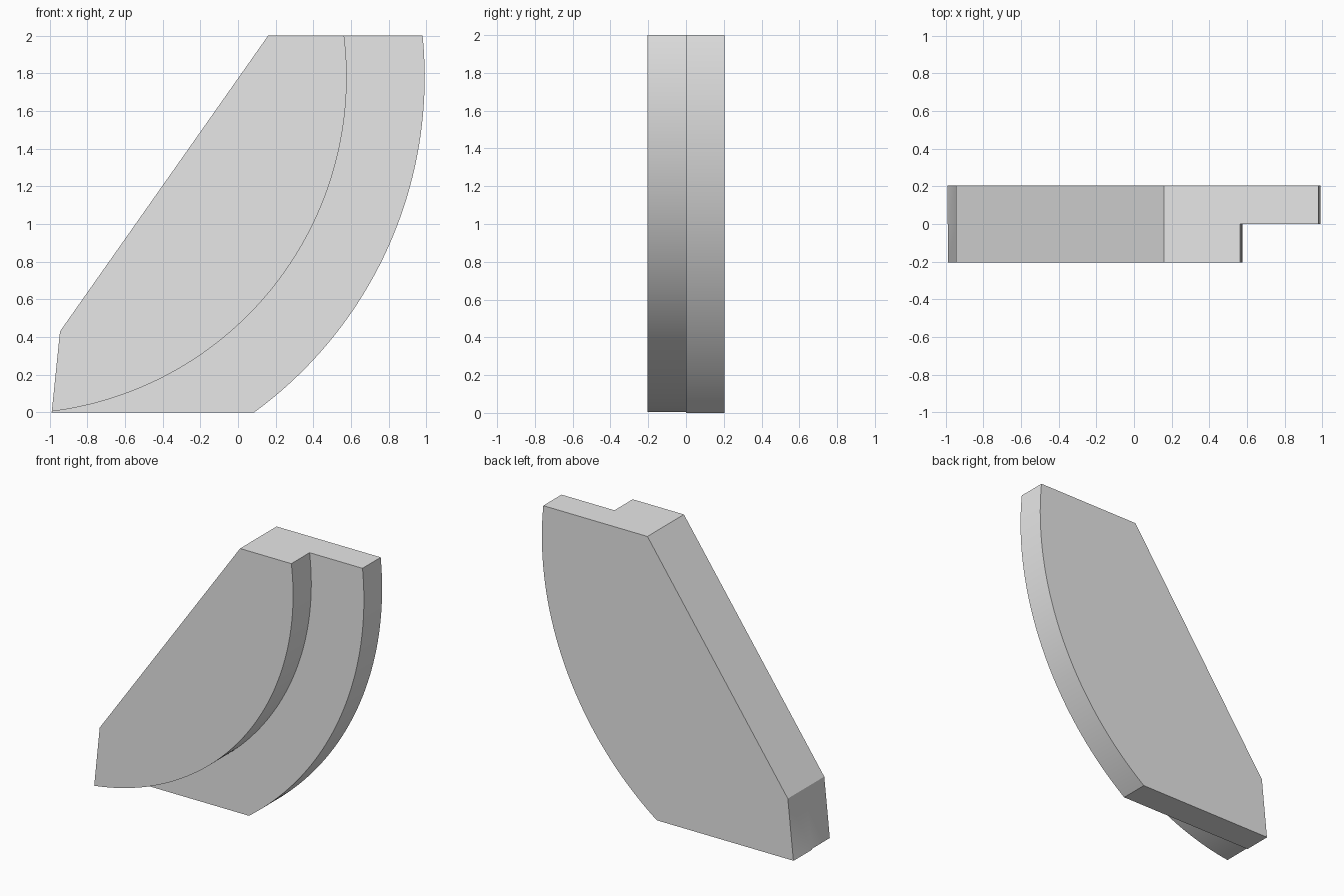
import bpy
import bmesh
from math import asin, cos, sin, radians

cube = bpy.data.objects.get("Cube")
if cube:
    bpy.data.objects.remove(cube, do_unlink=True)

CX, CZ = -1.212, 1.78        # shared centre of both arcs
R_CORE, R_RIM = 1.789, 2.203
HEIGHT, HALF = 2.0, 0.205    # height and half thickness
STEPS = 64

grey = bpy.data.materials.new("light grey")
grey.use_nodes = True
grey.diffuse_color = (0.8, 0.8, 0.8, 1)
grey.node_tree.nodes["Principled BSDF"].inputs["Base Color"].default_value = (0.8, 0.8, 0.8, 1)


def arc(radius, z_start, z_end):
    """Points (x, z) along an arc from one height up to another."""
    a, b = (asin((z - CZ) / radius) for z in (z_start, z_end))
    angles = [a + (b - a) * i / STEPS for i in range(STEPS + 1)]
    return [(CX + radius * cos(t), CZ + radius * sin(t)) for t in angles]


def extrude(bm, faces, y, keep):
    """Extrude faces along y and return the new caps."""
    result = bmesh.ops.extrude_face_region(bm, geom=faces, use_keep_orig=keep)["geom"]
    bmesh.ops.translate(bm, vec=(0, y, 0),
                        verts=[v for v in result if isinstance(v, bmesh.types.BMVert)])
    return [f for f in result if isinstance(f, bmesh.types.BMFace)]


bm = bmesh.new()


def add_points(points):
    return [bm.verts.new((x, HALF, z)) for x, z in points]


# Back outline, divided by the inner arc into core and rim
inner = add_points(arc(R_CORE, 0.005, HEIGHT))
outer = add_points(arc(R_RIM, 0, HEIGHT))
slope = add_points([(0.16, HEIGHT), (-0.945, 0.43)])
corner = add_points([(-0.991, 0)])
core = bm.faces.new(inner + slope)
rim = bm.faces.new(corner + outer + inner[::-1])

# Back plate at half thickness, then the core stepped forward
caps = extrude(bm, [core, rim], -HALF, True)
front = min(caps, key=lambda f: f.calc_center_median().x)
front = next(f for f in caps if len(f.verts) == len(core.verts))
extrude(bm, [front], -HALF, False)
if front.is_valid:
    bm.faces.remove(front)

# One clean face on the back
bmesh.ops.dissolve_faces(bm, faces=[core, rim])
bmesh.ops.recalc_face_normals(bm, faces=bm.faces[:])

mesh = bpy.data.meshes.new("stepped_curved_block")
bm.to_mesh(mesh)
bm.free()
mesh.materials.append(grey)
block = bpy.data.objects.new("stepped_curved_block", mesh)
bpy.context.collection.objects.link(block)

# Smooth arcs, sharp edges
bpy.ops.object.select_all(action='DESELECT')
block.select_set(True)
bpy.context.view_layer.objects.active = block
bpy.ops.object.shade_smooth_by_angle(angle=radians(20))
